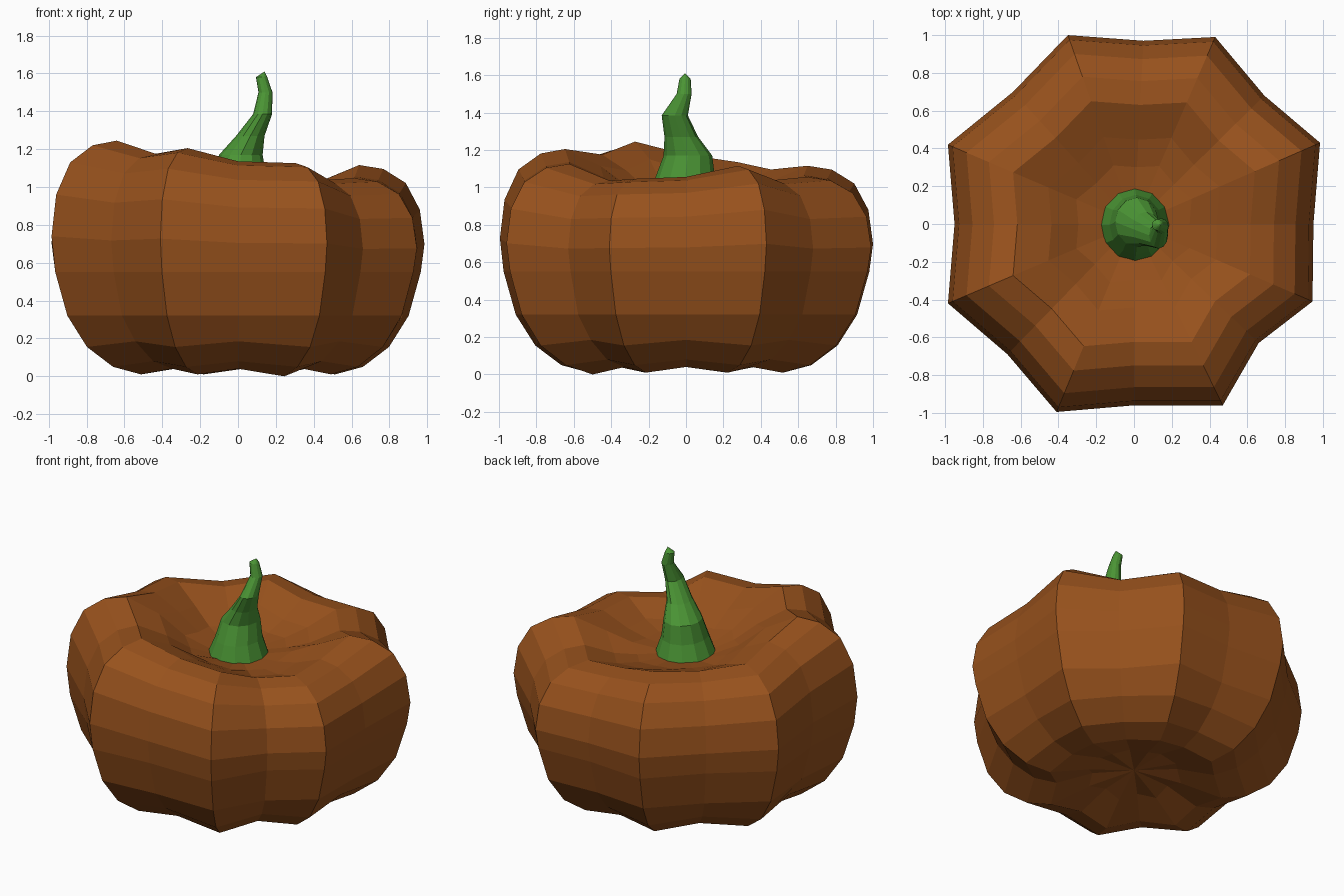
import bpy, bmesh
from math import cos, sin, pi

if "Cube" in bpy.data.objects:
    bpy.data.objects.remove(bpy.data.objects["Cube"])


def material(name, color):
    m = bpy.data.materials.new(name)
    m.diffuse_color = color
    m.use_nodes = True
    m.node_tree.nodes["Principled BSDF"].inputs["Base Color"].default_value = m.diffuse_color
    return m


def loft(name, rings, bottom, top, mat):
    """Skin closed rings of points and close both ends with a fan."""
    bm = bmesh.new()
    loops = [[bm.verts.new(p) for p in ring] for ring in rings]
    n = len(loops[0])
    for a, b in zip(loops, loops[1:]):
        for i in range(n):
            j = (i + 1) % n
            bm.faces.new((a[i], a[j], b[j], b[i]))
    lo, hi = bm.verts.new(bottom), bm.verts.new(top)
    for i in range(n):
        j = (i + 1) % n
        bm.faces.new((lo, loops[0][j], loops[0][i]))
        bm.faces.new((hi, loops[-1][i], loops[-1][j]))
    bmesh.ops.recalc_face_normals(bm, faces=bm.faces)
    mesh = bpy.data.meshes.new(name)
    bm.to_mesh(mesh)
    bm.free()
    mesh.materials.append(mat)
    obj = bpy.data.objects.new(name, mesh)
    bpy.context.collection.objects.link(obj)
    return obj


# Pumpkin body: outline seen from above (x, y, shoulder height), valley / ridge alternating
outline = [
    (0.95, 0.00, 1.06), (0.985, 0.43, 1.12), (0.69, 0.68, 1.04), (0.43, 0.99, 1.06),
    (0.05, 0.97, 1.07), (-0.35, 1.00, 1.12), (-0.64, 0.70, 1.10), (-0.985, 0.42, 1.14),
    (-0.95, 0.00, 1.18), (-0.985, -0.42, 1.25), (-0.67, -0.69, 1.18), (-0.41, -0.995, 1.21),
    (0.00, -0.96, 1.14), (0.47, -0.96, 1.13), (0.66, -0.63, 1.04), (0.945, -0.41, 1.05)]
# Ridge profile: fraction of outline radius, height for a shoulder at 1.25
profile = [(0.28, 0.07), (0.52, 0.01), (0.67, 0.05), (0.81, 0.155), (0.915, 0.32),
           (0.98, 0.55), (1.00, 0.74), (0.975, 0.96), (0.90, 1.13), (0.78, 1.22),
           (0.65, 1.245), (0.46, 1.15), (0.31, 1.02), (0.16, 0.945)]
rings = []
for k, (r, z) in enumerate(profile):
    ring = []
    for i, (x, y, h) in enumerate(outline):
        zz = z
        if k > 5:
            scale = (h - 0.5) / 0.75
            blend = min(1, (r - 0.16) / 0.30)   # the hollow evens out toward the stem
            zz = (0.5 + (z - 0.5) * scale) * blend + z * (1 - blend)
        elif i % 2 == 0 and k < 4:              # valleys lift off the ground
            zz += 0.03
        if i == 13 and k == 1:                  # lowest foot
            zz = 0.0
        ring.append((x * r, y * r, zz))
    rings.append(ring)
loft("pumpkin_body", rings, (0, 0, 0.11), (0, 0, 0.92),
     material("pumpkin_skin", (0.31, 0.083, 0.012, 1)))

# Stem: flared base, bent toward +x (centre x, centre y, radius x, radius y, z)
stem = [(0.005, -0.005, 0.185, 0.195, 0.935), (0.01, -0.005, 0.14, 0.16, 1.05),
        (0.015, 0.01, 0.115, 0.13, 1.17), (0.065, -0.025, 0.075, 0.09, 1.27),
        (0.13, -0.06, 0.05, 0.07, 1.385), (0.145, -0.01, 0.037, 0.04, 1.50),
        (0.125, -0.005, 0.03, 0.03, 1.58)]
stem_rings = [[(cx + rx * cos(i * pi / 6), cy + ry * sin(i * pi / 6), z)
               for i in range(12)] for cx, cy, rx, ry, z in stem]
loft("stem", stem_rings, (0, 0, 0.93), (0.14, -0.005, 1.61),
     material("stem_green", (0.07, 0.30, 0.035, 1)))
